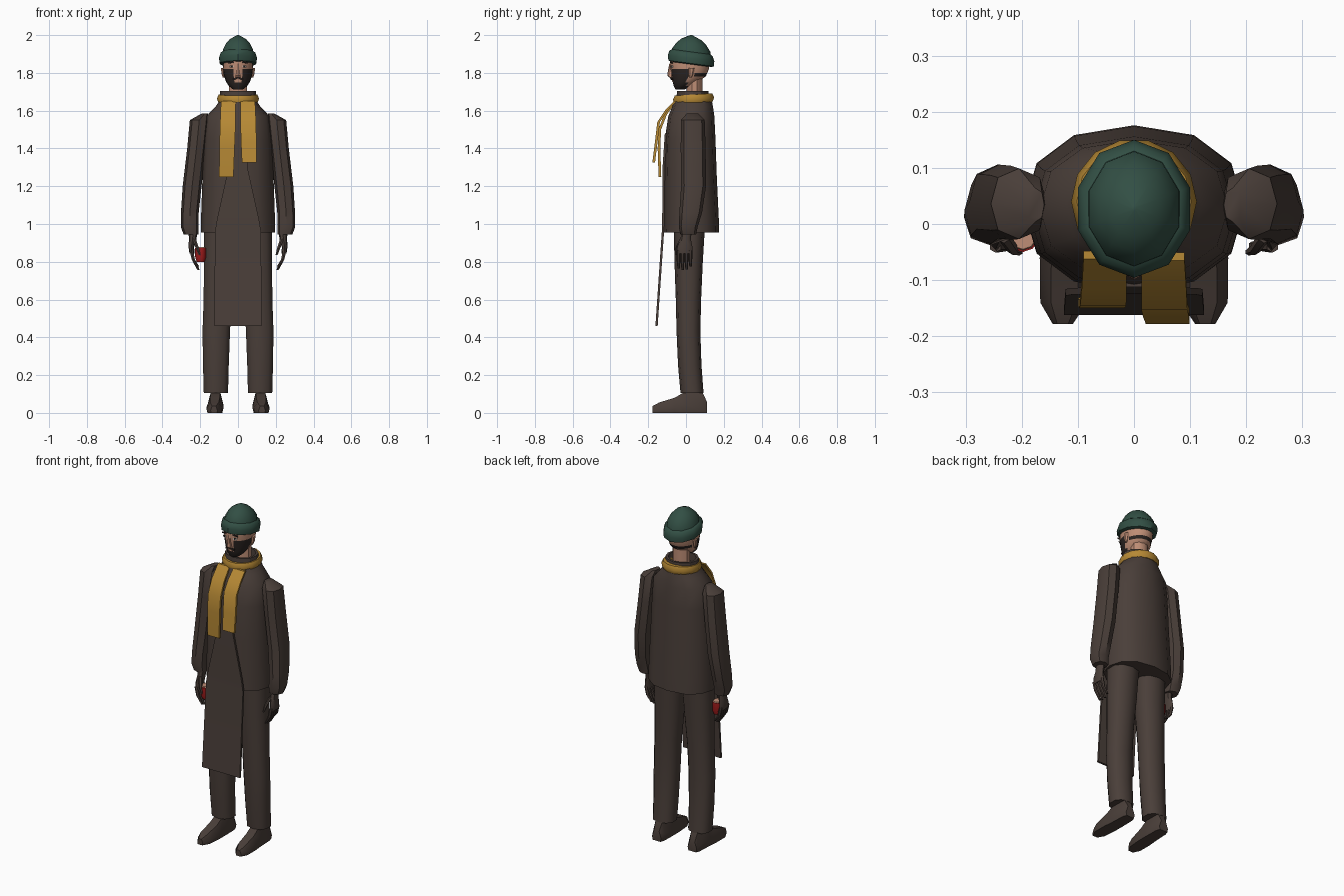
import bpy, bmesh, math
from mathutils import Vector


def mat(name, r, g, b):
    m = bpy.data.materials.new(name)
    m.diffuse_color = (r, g, b, 1)
    return m


BROWN = mat("coat brown", 0.068, 0.049, 0.041)
HAIR = mat("hair dark", 0.024, 0.018, 0.016)
SKIN = mat("skin", 0.52, 0.27, 0.18)
GOLD = mat("scarf mustard", 0.47, 0.25, 0.035)
GREEN = mat("hat green", 0.032, 0.078, 0.058)
RED = mat("red", 0.38, 0.012, 0.012)
WHITE = mat("eye white", 0.65, 0.6, 0.55)


def finish(name, bm, *mats, angle=40):
    bmesh.ops.recalc_face_normals(bm, faces=bm.faces)
    me = bpy.data.meshes.new(name)
    bm.to_mesh(me)
    bm.free()
    ob = bpy.data.objects.new(name, me)
    bpy.context.collection.objects.link(ob)
    for m in mats:
        me.materials.append(m)
    bpy.ops.object.select_all(action='DESELECT')
    ob.select_set(True)
    bpy.context.view_layer.objects.active = ob
    bpy.ops.object.shade_smooth_by_angle(angle=math.radians(angle))
    return ob


def loft(name, rings, *mats, n=10, p=1.0, tilt=0.0, rule=None, angle=40):
    """Stack horizontal rings (z, cx, cy, rx, ry); p < 1 makes them boxier."""
    bm = bmesh.new()
    loops = []
    for z, cx, cy, rx, ry in rings:
        loop = []
        for i in range(n):
            a = math.pi / 2 + 2 * math.pi * i / n
            c, s = math.cos(a), math.sin(a)
            x = rx * math.copysign(abs(c) ** p, c)
            y = ry * math.copysign(abs(s) ** p, s)
            loop.append(bm.verts.new((cx + x, cy + y, z + tilt * y)))
        loops.append(loop)
    for a, b in zip(loops, loops[1:]):
        for i in range(n):
            j = (i + 1) % n
            bm.faces.new((a[i], a[j], b[j], b[i]))
    bm.faces.new(loops[0])
    bm.faces.new(loops[-1])
    if rule:
        for f in bm.faces:
            f.material_index = rule(f.calc_center_median())
    return finish(name, bm, *mats, angle=angle)


def strip(name, path, t, m):
    """Flat band through points (x centre, half width, y, z), t thick."""
    bm = bmesh.new()
    loops = []
    for x, w, y, z in path:
        loops.append([bm.verts.new(v) for v in
                      ((x - w, y, z), (x + w, y, z), (x + w, y + t, z), (x - w, y + t, z))])
    for a, b in zip(loops, loops[1:]):
        for i in range(4):
            j = (i + 1) % 4
            bm.faces.new((a[i], a[j], b[j], b[i]))
    bm.faces.new(loops[0])
    bm.faces.new(loops[-1])
    return finish(name, bm, m)


def box(name, centre, size, m, roll=0.0, yaw=0.0):
    bm = bmesh.new()
    bmesh.ops.create_cube(bm, size=1)
    bmesh.ops.scale(bm, vec=size, verts=bm.verts)
    ob = finish(name, bm, m)
    ob.location = centre
    ob.rotation_euler = (0, roll, yaw)
    return ob


# coat body and collar
loft("coat_body", [(0.955, 0, 0.028, 0.197, 0.148), (1.02, 0, 0.028, 0.196, 0.146),
                   (1.25, 0, 0.023, 0.188, 0.140), (1.45, 0, 0.022, 0.180, 0.134),
                   (1.57, 0, 0.028, 0.168, 0.122), (1.62, 0, 0.035, 0.120, 0.108),
                   (1.66, 0, 0.038, 0.092, 0.098)], BROWN, n=12, p=0.88)
loft("collar", [(1.64, 0, 0.036, 0.10, 0.09), (1.705, 0, 0.036, 0.094, 0.083),
                (1.705, 0, 0.036, 0.080, 0.070), (1.66, 0, 0.036, 0.076, 0.066)],
     BROWN, n=12, angle=30)

# long front panel, tapering to a bib
strip("front_panel", [(0, 0.125, -0.162, 0.46), (0, 0.122, -0.128, 0.96),
                      (0, 0.112, -0.126, 1.02), (0, 0.05, -0.124, 1.30),
                      (0, 0.045, -0.112, 1.48)], 0.012, BROWN)

# scarf ring around the neck
bm = bmesh.new()
hoops = []
for i in range(14):
    a = 2 * math.pi * i / 14
    hoop = []
    for k in range(6):
        b = 2 * math.pi * k / 6
        r = 0.092 + 0.020 * math.cos(b)
        hoop.append(bm.verts.new((r * math.cos(a), 0.04 + r * math.sin(a),
                                  1.663 + 0.026 * math.sin(b) + 0.006 * math.sin(a))))
    hoops.append(hoop)
for i in range(14):
    a, b = hoops[i], hoops[(i + 1) % 14]
    for k in range(6):
        bm.faces.new((a[k], a[(k + 1) % 6], b[(k + 1) % 6], b[k]))
finish("scarf_ring", bm, GOLD, angle=65)

# hanging scarf ends
strip("scarf_end_long", [(-0.052, 0.038, -0.062, 1.65), (-0.053, 0.040, -0.115, 1.58),
                         (-0.055, 0.041, -0.146, 1.50), (-0.058, 0.040, -0.150, 1.40),
                         (-0.062, 0.038, -0.145, 1.25)], 0.014, GOLD)
strip("scarf_end_short", [(0.052, 0.038, -0.065, 1.65), (0.053, 0.040, -0.112, 1.60),
                          (0.054, 0.041, -0.152, 1.54), (0.057, 0.041, -0.165, 1.43),
                          (0.060, 0.039, -0.178, 1.325)], 0.014, GOLD)

# neck and head, with beard and back hair marked by height and direction
loft("neck", [(1.66, 0, 0.045, 0.05, 0.042), (1.82, 0, 0.045, 0.052, 0.042)], SKIN, n=10)


def beard_rule(c):
    x, y, z = abs(c.x), c.y, c.z
    if y > 0.035 and 1.782 < z < 1.80:
        return 1
    if y < 0.005 and z < 1.75:
        return 1
    if -0.07 < y < 0.012 and x > 0.028 and z < 1.82:
        return 1
    return 0


loft("head", [(1.712, 0, -0.032, 0.026, 0.024), (1.73, 0, -0.020, 0.048, 0.045),
              (1.75, 0, -0.004, 0.062, 0.066), (1.782, 0, 0.014, 0.073, 0.091),
              (1.80, 0, 0.017, 0.077, 0.096), (1.82, 0, 0.019, 0.079, 0.102),
              (1.85, 0, 0.020, 0.080, 0.105), (1.89, 0, 0.020, 0.078, 0.103)],
     SKIN, HAIR, n=20, rule=beard_rule)

# face details
loft("nose", [(1.775, 0, -0.080, 0.014, 0.008), (1.785, 0, -0.084, 0.015, 0.015),
              (1.81, 0, -0.084, 0.009, 0.012), (1.85, 0, -0.082, 0.006, 0.006)], SKIN, n=6)
box("lips", (0, -0.0715, 1.758), (0.028, 0.006, 0.008), SKIN)
for s in (-1, 1):
    box("moustache", (s * 0.014, -0.0765, 1.770), (0.028, 0.008, 0.008), HAIR, s * 0.35, s * 0.25)
    box("eye", (s * 0.034, -0.0755, 1.834), (0.022, 0.006, 0.010), WHITE, s * 0.1, s * 0.32)
    box("pupil", (s * 0.034, -0.0775, 1.834), (0.009, 0.006, 0.011), HAIR, 0, s * 0.32)
    box("eyebrow", (s * 0.036, -0.0775, 1.855), (0.032, 0.007, 0.007), HAIR, s * 0.2, s * 0.32)
    loft("ear", [(1.775, s * 0.076, 0.024, 0.005, 0.006), (1.795, s * 0.080, 0.027, 0.009, 0.014),
                 (1.825, s * 0.081, 0.030, 0.010, 0.017)], SKIN, n=6)

# knitted hat: crown and rolled brim
loft("hat_crown", [(1.88, 0, 0.027, 0.088, 0.105), (1.92, 0, 0.027, 0.084, 0.102),
                   (1.955, 0, 0.028, 0.066, 0.078), (1.978, 0, 0.028, 0.045, 0.052),
                   (2.0, 0, 0.028, 0.004, 0.005)], GREEN, n=10, tilt=-0.08)
loft("hat_brim", [(1.845, 0, 0.027, 0.090, 0.108), (1.850, 0, 0.027, 0.101, 0.120),
                  (1.878, 0, 0.027, 0.105, 0.123), (1.902, 0, 0.027, 0.097, 0.115),
                  (1.912, 0, 0.027, 0.084, 0.102)], GREEN, n=10, tilt=-0.13)

for s in (-1, 1):
    # sleeve with flared cuff
    loft("sleeve", [(0.945, s * 0.248, 0.012, 0.040, 0.042), (0.985, s * 0.256, 0.012, 0.047, 0.050),
                    (1.06, s * 0.255, 0.025, 0.047, 0.060), (1.20, s * 0.243, 0.040, 0.050, 0.066),
                    (1.40, s * 0.220, 0.038, 0.049, 0.066), (1.55, s * 0.205, 0.036, 0.050, 0.063),
                    (1.585, s * 0.176, 0.034, 0.016, 0.030)], BROWN, n=8, p=0.85, tilt=0.0)
    # gloved hand, fingers curled inward, thumb forward
    loft("hand", [(0.965, s * 0.238, 0.004, 0.024, 0.026), (0.92, s * 0.240, -0.002, 0.020, 0.028),
                  (0.88, s * 0.247, -0.006, 0.015, 0.040), (0.845, s * 0.244, -0.008, 0.013, 0.041)],
         BROWN, n=8)
    for k in range(4):
        y = -0.040 + 0.021 * k
        low = (0.765, 0.757, 0.760, 0.775)[k]
        loft("finger", [(0.86, s * 0.247, y, 0.011, 0.011), (0.81, s * 0.236, y, 0.010, 0.010),
                        (low, s * 0.210, y + 0.002, 0.006, 0.007)], BROWN, n=6)
    loft("thumb", [(0.92, s * 0.232, -0.022, 0.011, 0.012), (0.875, s * 0.216, -0.045, 0.010, 0.010),
                   (0.835, s * 0.204, -0.050, 0.006, 0.006)], BROWN, n=6)
    # trouser leg
    loft("trouser_leg", [(0.105, s * 0.117, 0.032, 0.067, 0.061), (0.25, s * 0.117, 0.020, 0.071, 0.062),
                         (0.43, s * 0.115, 0.013, 0.076, 0.063), (0.60, s * 0.108, 0.013, 0.077, 0.067),
                         (0.80, s * 0.098, 0.014, 0.086, 0.075), (1.00, s * 0.092, 0.018, 0.090, 0.083)],
         BROWN, n=10, p=0.85)
    # shoe: sections running from heel to toe (y, centre x, half width, height)
    bm = bmesh.new()
    loops = []
    for y, x, w, h in ((0.11, 0.118, 0.030, 0.06), (0.085, 0.118, 0.040, 0.115),
                       (0.0, 0.119, 0.043, 0.115), (-0.06, 0.122, 0.046, 0.080),
                       (-0.14, 0.125, 0.042, 0.056), (-0.178, 0.127, 0.018, 0.036)):
        loops.append([bm.verts.new((s * (x + u * w), y, v * h)) for u, v in
                      ((-0.85, 0), (0.85, 0), (1, 0.35), (0.55, 1), (-0.55, 1), (-1, 0.35))])
    for a, b in zip(loops, loops[1:]):
        for i in range(6):
            j = (i + 1) % 6
            bm.faces.new((a[i], a[j], b[j], b[i]))
    bm.faces.new(loops[0])
    bm.faces.new(loops[-1])
    finish("shoe", bm, BROWN)

# small red cup with a pale top, held in one hand
loft("cup", [(0.80, -0.198, -0.018, 0.022, 0.024), (0.825, -0.198, -0.018, 0.030, 0.032),
             (0.872, -0.198, -0.018, 0.030, 0.032)], RED, n=10)
loft("cup_top", [(0.872, -0.198, -0.018, 0.027, 0.029), (0.878, -0.198, -0.018, 0.025, 0.027)],
     SKIN, n=10)
